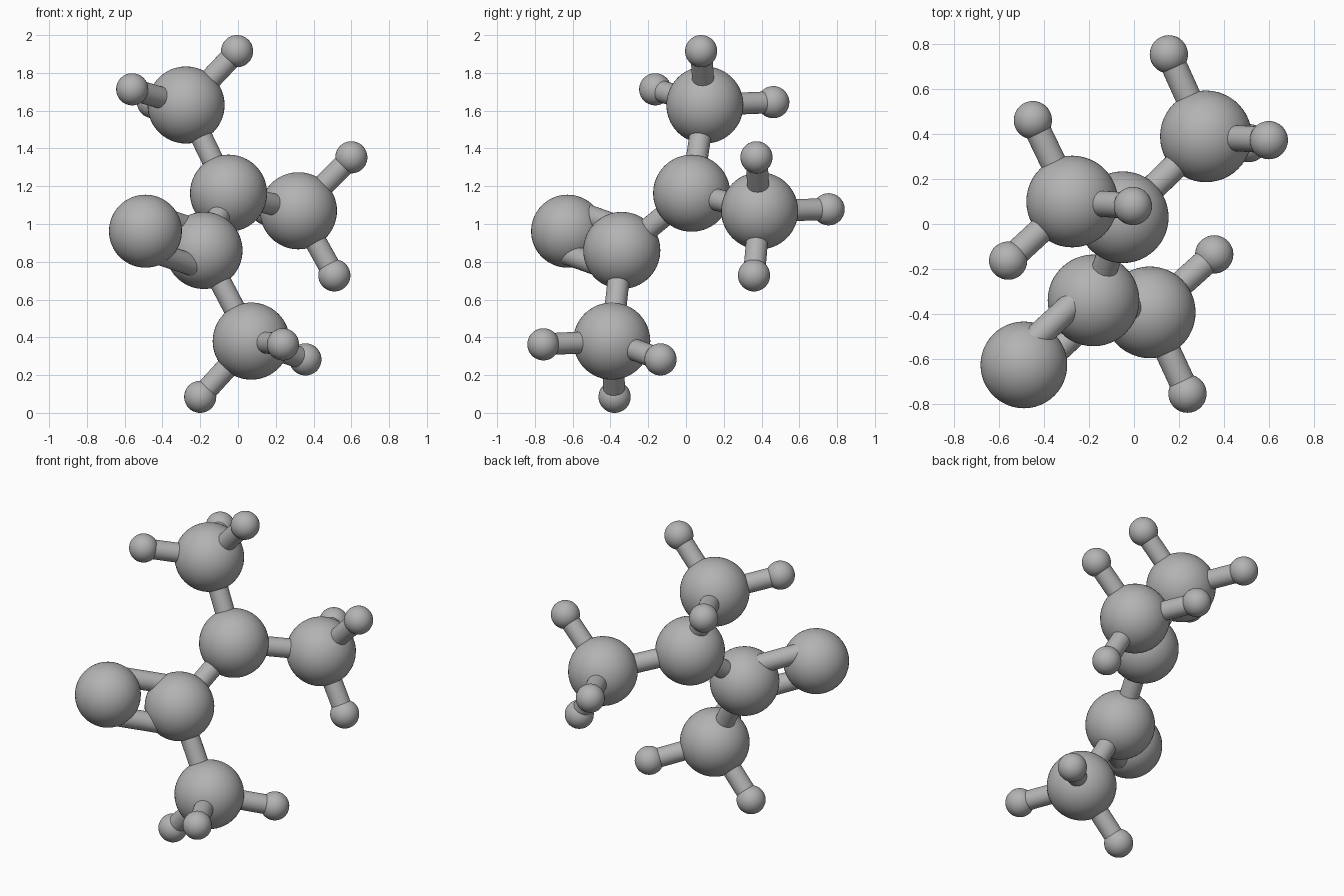
import bpy
from mathutils import Vector

cube = bpy.data.objects.get("Cube")
if cube:
    bpy.data.objects.remove(cube, do_unlink=True)

grey = bpy.data.materials.new("plain grey")
grey.use_nodes = True
colour = (0.45, 0.45, 0.45, 1)
grey.diffuse_color = colour
grey.node_tree.nodes["Principled BSDF"].inputs["Base Color"].default_value = colour

LARGE, MEDIUM, SMALL, ROD = 0.204, 0.193, 0.085, 0.058


def finish(name):
    obj = bpy.context.object
    obj.name = name
    obj.data.materials.append(grey)
    bpy.ops.object.shade_smooth_by_angle()


def ball(name, centre, radius):
    bpy.ops.mesh.primitive_uv_sphere_add(segments=48, ring_count=32, radius=radius, location=centre)
    finish(name)


def rod(name, start, end, offset=Vector()):
    start, end = Vector(start) + offset, Vector(end) + offset
    axis = end - start
    bpy.ops.mesh.primitive_cylinder_add(vertices=32, radius=ROD, depth=axis.length,
                                        location=(start + end) / 2)
    bpy.context.object.rotation_euler = axis.to_track_quat("Z", "Y").to_euler()
    finish(name)


# Large balls
hub = (-0.05, 0.03, 1.163)
joint = (-0.18, -0.34, 0.86)
oxygen = (-0.49, -0.627, 0.962)
ball("hub_carbon", hub, LARGE)
ball("joint_carbon", joint, LARGE)
ball("oxygen", oxygen, MEDIUM)
rod("hub_joint_bond", hub, joint)

# Three end groups: parent, centre and the three small balls around it
groups = {
    "top": (hub, (-0.275, 0.10, 1.63),
            [(-0.005, 0.08, 1.915), (-0.56, -0.163, 1.713), (-0.45, 0.462, 1.645)]),
    "side": (hub, (0.32, 0.39, 1.07),
             [(0.60, 0.373, 1.353), (0.51, 0.36, 0.728), (0.155, 0.755, 1.078)]),
    "bottom": (joint, (0.07, -0.393, 0.38),
               [(-0.20, -0.378, 0.085), (0.357, -0.135, 0.283), (0.238, -0.755, 0.363)]),
}
for name, (parent, centre, hydrogens) in groups.items():
    ball(name + "_carbon", centre, LARGE)
    rod(name + "_carbon_bond", parent, centre)
    for i, spot in enumerate(hydrogens, 1):
        ball(f"{name}_hydrogen_{i}", spot, SMALL)
        rod(f"{name}_hydrogen_bond_{i}", centre, spot)

# Double bond, its two rods spread in the plane of the joint's neighbours
j = Vector(joint)
along = (Vector(oxygen) - j).normalized()
normal = (Vector(hub) - j).cross(Vector(groups["bottom"][1]) - j)
spread = along.cross(normal).normalized() * 0.117
rod("double_bond_lower", joint, oxygen, spread)
rod("double_bond_upper", joint, oxygen, -spread)
